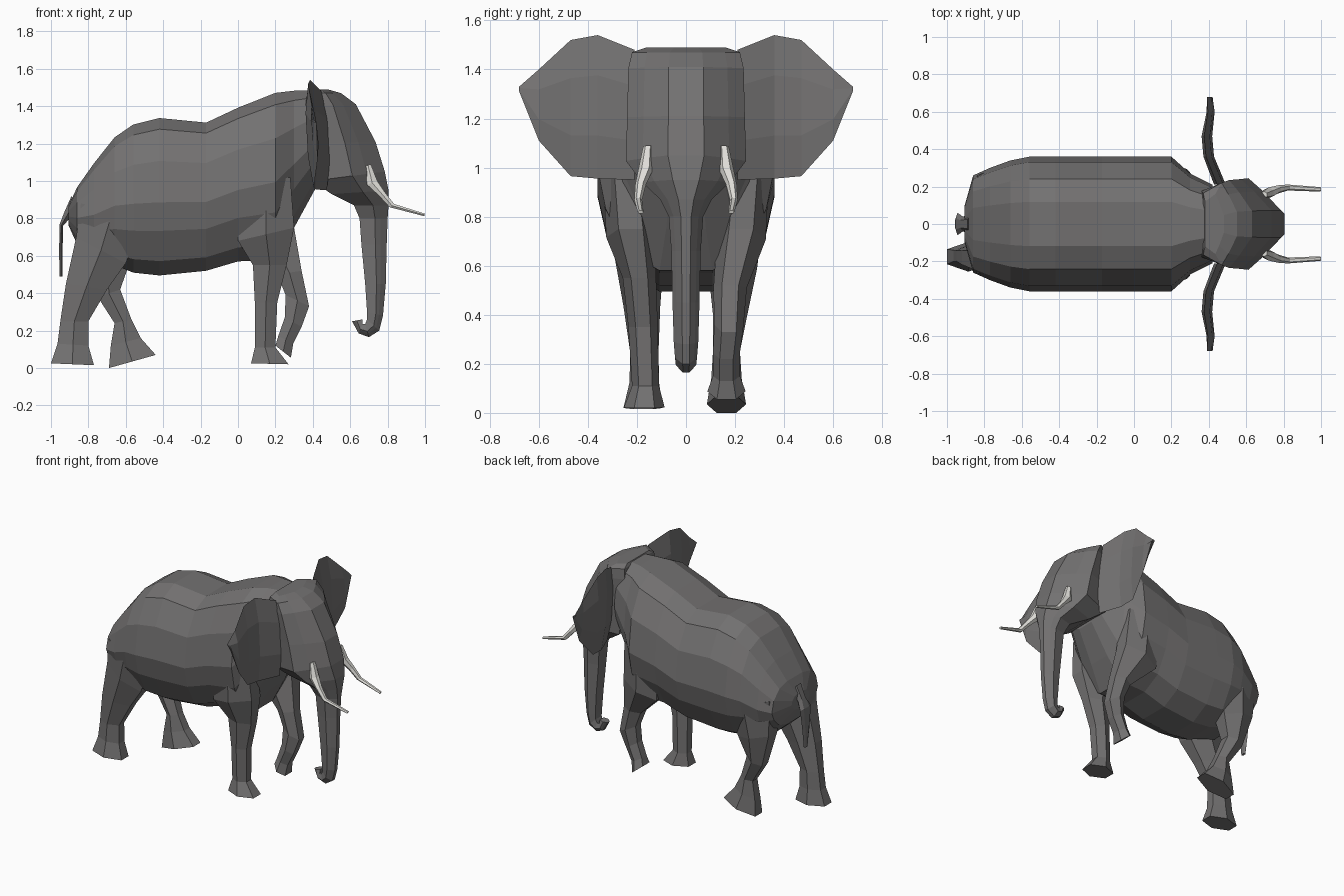
import bpy, bmesh, math
from mathutils import Vector


def material(name, c):
    m = bpy.data.materials.new(name)
    m.diffuse_color = (*c, 1)
    return m


HIDE = material("hide", (0.17, 0.165, 0.165))
IVORY = material("ivory", (0.75, 0.74, 0.7))


def loft(name, rings, mat=HIDE):
    """Skin a list of equal-length point rings and cap both ends."""
    bm = bmesh.new()
    vs = [[bm.verts.new(p) for p in r] for r in rings]
    n = len(vs[0])
    for a, b in zip(vs, vs[1:]):
        for i in range(n):
            j = (i + 1) % n
            bm.faces.new((a[i], a[j], b[j], b[i]))
    bm.faces.new(vs[0])
    bm.faces.new(vs[-1])
    bmesh.ops.recalc_face_normals(bm, faces=bm.faces)
    me = bpy.data.meshes.new(name)
    bm.to_mesh(me)
    bm.free()
    me.materials.append(mat)
    ob = bpy.data.objects.new(name, me)
    bpy.context.collection.objects.link(ob)
    return ob


def ring(back, front, y, hw, profile):
    """Cross-section spanning two side-view points (x, z), half-width hw in y."""
    b, f = Vector((back[0], y, back[1])), Vector((front[0], y, front[1]))
    c, d = (b + f) / 2, (f - b) / 2
    return [c + d * u + Vector((0, hw * v, 0)) for u, v in profile]


def mirrored(half):
    return half + [(u, -v) for u, v in reversed(half)]


HEX = [(math.cos(math.radians(a)) / math.cos(math.radians(30)), math.sin(math.radians(a)))
       for a in range(30, 390, 60)]
HEAD = mirrored([(1, 0.3), (0.5, 0.72), (0.1, 1), (-1, 0.75)])


def limb(name, rows, side=1, profile=HEX, mat=HIDE):
    return loft(name, [ring((xb, zb), (xf, zf), side * y, hw, profile)
                       for xb, zb, xf, zf, y, hw in rows], mat)


# Body: barrel sections along x as (x, top, bottom, half-width)
section = [(0.33, 0.99), (0.67, 0.92), (0.92, 0.72), (1, 0.46),
           (0.91, 0.28), (0.68, 0.09), (0.3, 0)]
section = section + [(-w, h) for w, h in reversed(section)]
stations = [(-.905, .87, .76, .10), (-.86, .97, .66, .26), (-.77, 1.10, .58, .30),
            (-.66, 1.24, .55, .34), (-.56, 1.31, .51, .36), (-.42, 1.345, .495, .36),
            (-.17, 1.32, .52, .36), (0, 1.40, .57, .36), (.20, 1.48, .58, .36),
            (.30, 1.49, .75, .27), (.42, 1.49, .97, .21)]
loft("body", [[(x, w * hw, bot + h * (top - bot)) for w, h in section]
              for x, top, bot, hw in stations])

# Head running down into the curled trunk: (back x, z, front x, z, y, half-width)
limb("head_and_trunk", [
    (.38, 1.49, .48, 1.49, 0, .16), (.37, 1.47, .55, 1.47, 0, .22),
    (.36, 1.40, .63, 1.41, 0, .235), (.37, 1.20, .735, 1.21, 0, .24),
    (.40, 1.00, .785, 1.05, 0, .245), (.50, .93, .805, .95, 0, .18),
    (.62, .87, .805, .87, 0, .105), (.65, .80, .80, .80, 0, .07),
    (.66, .66, .795, .66, 0, .06), (.68, .45, .79, .45, 0, .055),
    (.69, .30, .775, .28, 0, .05), (.69, .26, .755, .20, 0, .045),
    (.68, .235, .70, .165, 0, .042), (.665, .235, .645, .185, 0, .038),
    (.665, .26, .61, .25, 0, .03)], profile=HEAD)

# Hind legs
limb("hind_leg_right", [
    (-.84, .88, -.50, .80, .20, .12), (-.865, .70, -.60, .56, .19, .10),
    (-.92, .45, -.70, .42, .18, .075), (-.95, .25, -.80, .25, .17, .058),
    (-.965, .13, -.80, .12, .17, .06), (-1.0, .025, -.77, .015, .175, .08)], -1)
limb("hind_leg_left", [
    (-.84, .88, -.50, .80, .20, .12), (-.82, .62, -.58, .56, .19, .10),
    (-.75, .38, -.63, .42, .18, .07), (-.66, .24, -.57, .26, .165, .055),
    (-.68, .12, -.52, .16, .165, .062), (-.69, 0, -.44, .07, .165, .08)])

# Front legs
limb("front_leg_right", [
    (.02, .98, .28, 1.02, .25, .09), (0, .68, .30, .75, .225, .10),
    (.08, .55, .26, .55, .19, .068), (.09, .35, .21, .35, .175, .06),
    (.09, .11, .20, .11, .165, .055), (.07, .025, .27, .02, .17, .083)], -1)
limb("front_leg_left", [
    (.02, .98, .28, 1.02, .25, .09), (.04, .66, .30, .75, .225, .10),
    (.21, .50, .34, .52, .18, .068), (.255, .39, .38, .33, .175, .06),
    (.25, .27, .34, .22, .165, .055), (.215, .17, .295, .13, .165, .055),
    (.20, .12, .283, .055, .165, .078)])

# Tail
limb("tail", [
    (-.89, .92, -.86, .86, 0, .05), (-.93, .83, -.90, .80, 0, .04),
    (-.953, .77, -.935, .76, 0, .06), (-.957, .62, -.938, .62, 0, .04),
    (-.953, .49, -.937, .49, 0, .02)])

# Ears: sections outward in y as (y, top, bottom, x, half-thickness)
ear = [(.21, 1.48, .95, .445, .025), (.36, 1.54, .955, .385, .022),
       (.47, 1.52, .965, .375, .022), (.60, 1.40, 1.11, .395, .015),
       (.68, 1.33, 1.31, .39, .006)]
blade = [(0, 1), (1, .72), (1, .3), (0, 0), (-1, .3), (-1, .72)]
for side, label in ((1, "left"), (-1, "right")):
    loft("ear_" + label, [[(x + t * u + .03 * (1 - h), side * y, bot + h * (top - bot))
                           for u, h in blade] for y, top, bot, x, t in ear])
    # Tusks
    limb("tusk_" + label, [
        (.68, 1.08, .71, 1.09, .155, .02), (.69, .98, .745, 1.0, .165, .03),
        (.755, .92, .785, .94, .185, .022), (.81, .86, .835, .877, .195, .016),
        (.995, .812, 1.0, .825, .185, .012)], side, mat=IVORY)
